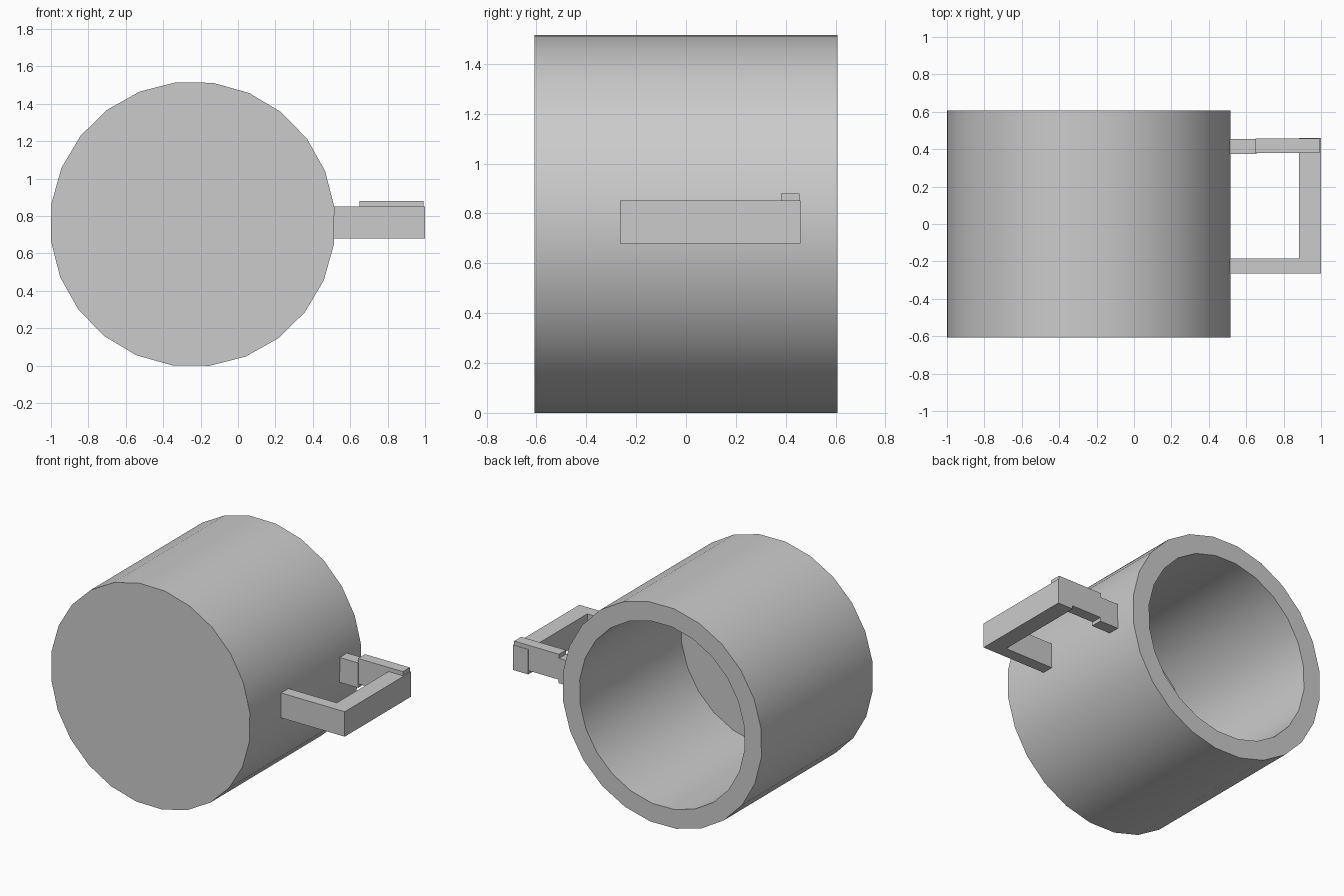
import bpy, bmesh, math

cube = bpy.data.objects.get("Cube")
if cube:
    bpy.data.objects.remove(cube, do_unlink=True)

# Single plain material
grey = bpy.data.materials.new("plain grey")
grey.use_nodes = True
grey.diffuse_color = (0.6, 0.6, 0.6, 1)
grey.node_tree.nodes["Principled BSDF"].inputs["Base Color"].default_value = grey.diffuse_color


def finish(bm, name):
    bmesh.ops.recalc_face_normals(bm, faces=bm.faces)
    mesh = bpy.data.meshes.new(name)
    bm.to_mesh(mesh)
    bm.free()
    mesh.materials.append(grey)
    obj = bpy.data.objects.new(name, mesh)
    bpy.context.collection.objects.link(obj)
    return obj


def box(name, x, y, z):
    """Box from (min, max) pairs on each axis."""
    bm = bmesh.new()
    bmesh.ops.create_cube(bm, size=1)
    for v in bm.verts:
        v.co = [lo + (c + 0.5) * (hi - lo) for c, (lo, hi) in zip(v.co, (x, y, z))]
    return finish(bm, name)


def vessel(name, profile, centre_x, centre_z, sides, turn):
    """Turn a (radius, y) profile about the y direction and cap both ends."""
    bm = bmesh.new()
    rings = []
    for r, y in profile:
        angles = [turn + math.tau * i / sides for i in range(sides)]
        rings.append([bm.verts.new((centre_x + r * math.cos(a), y,
                                    centre_z + r * math.sin(a))) for a in angles])
    for a, b in zip(rings, rings[1:]):
        for i in range(sides):
            j = (i + 1) % sides
            bm.faces.new((a[i], a[j], b[j], b[i]))
    bm.faces.new(rings[0])
    bm.faces.new(rings[-1])
    return finish(bm, name)


# Mug lying on its side: solid base at the front, open mouth at the back
outer, inner, half = 0.763, 0.633, 0.607
body = vessel("mug_body",
              [(outer, -half), (outer, half), (inner, half), (inner, -0.5)],
              -0.2425, 0.757, 24, math.radians(6.8))
bpy.ops.object.select_all(action="DESELECT")
body.select_set(True)
bpy.context.view_layer.objects.active = body
bpy.ops.object.shade_smooth_by_angle(angle=math.radians(30))

# Square handle on the left side
height = (0.68, 0.852)
box("handle_front_arm", (0.5, 0.9), (-0.265, -0.185), height)
box("handle_grip", (0.883, 1.0), (-0.265, 0.459), height)
box("handle_back_stub", (0.5, 0.655), (0.375, 0.455), height)
box("handle_back_arm", (0.65, 0.992), (0.38, 0.456), (0.705, 0.88))
